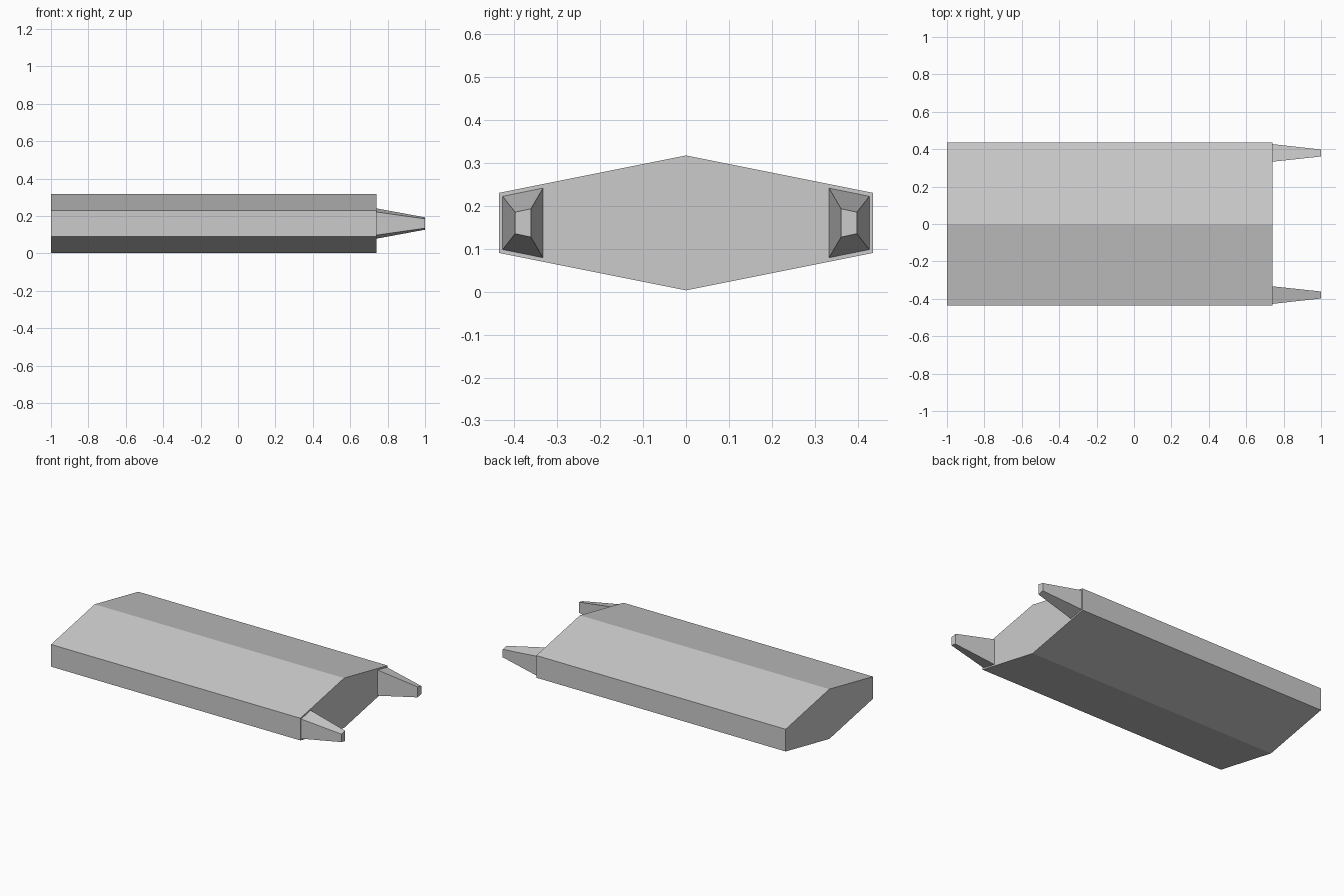
import bpy, bmesh

if "Cube" in bpy.data.objects:
    bpy.data.objects.remove(bpy.data.objects["Cube"])

X_BACK, X_FRONT, X_TIP = -1.0, 0.74, 1.0


def loft(name, x0, profile0, x1, profile1, open_side=None):
    """Join two (y, z) profiles along x, then mirror across y = 0."""
    bm = bmesh.new()
    a = [bm.verts.new((x0, y, z)) for y, z in profile0]
    b = [bm.verts.new((x1, y, z)) for y, z in profile1]
    n = len(a)
    bm.faces.new(a)
    bm.faces.new(b[::-1])
    for i in range(n):
        if i != open_side:
            j = (i + 1) % n
            bm.faces.new((a[j], a[i], b[i], b[j]))
    # Mirror the half and weld the centre seam
    geom = bm.verts[:] + bm.edges[:] + bm.faces[:]
    dup = bmesh.ops.duplicate(bm, geom=geom)["geom"]
    for v in dup:
        if isinstance(v, bmesh.types.BMVert):
            v.co.y *= -1
    flipped = [f for f in dup if isinstance(f, bmesh.types.BMFace)]
    bmesh.ops.reverse_faces(bm, faces=flipped)
    bmesh.ops.remove_doubles(bm, verts=bm.verts[:], dist=1e-5)
    bmesh.ops.recalc_face_normals(bm, faces=bm.faces[:])
    mesh = bpy.data.meshes.new(name)
    bm.to_mesh(mesh)
    bm.free()
    obj = bpy.data.objects.new(name, mesh)
    bpy.context.collection.objects.link(obj)
    return obj


# Hull: half of a flattened hexagon, open along the centre seam
half_hull = [(0, 0.003), (0.435, 0.09), (0.435, 0.23), (0, 0.317)]
loft("hull", X_BACK, half_hull, X_FRONT, half_hull, open_side=3)

# Prongs: tapered trapezoids, taller on the inner side
prong_base = [(0.333, 0.079), (0.427, 0.098), (0.427, 0.222), (0.333, 0.241)]
prong_tip = [(0.361, 0.127), (0.398, 0.135), (0.398, 0.185), (0.361, 0.193)]
loft("front_prongs", X_FRONT, prong_base, X_TIP, prong_tip)
